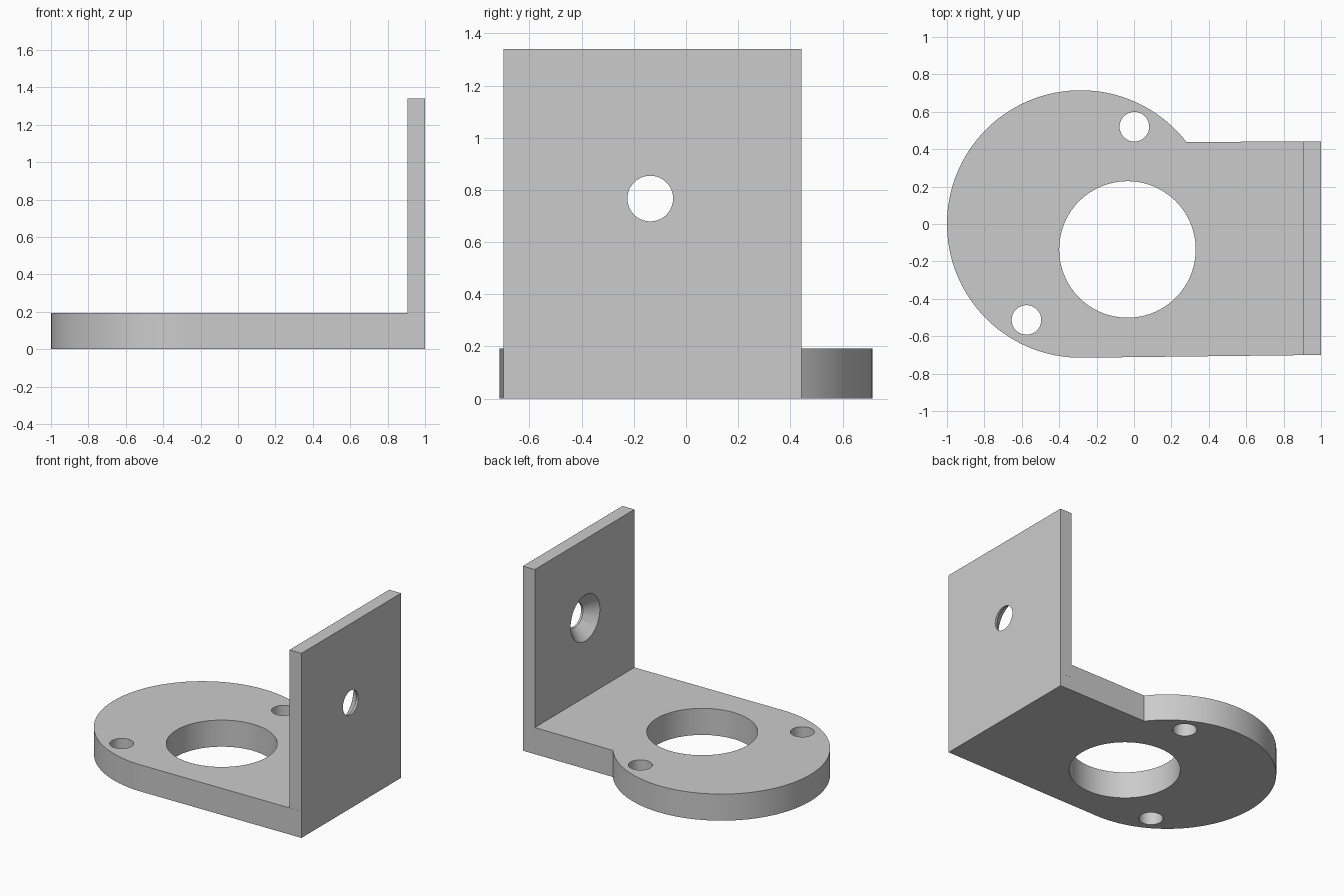
import bpy, bmesh
from math import radians, cos, sin
from mathutils import Matrix

cube = bpy.data.objects.get("Cube")
if cube:
    bpy.data.objects.remove(cube, do_unlink=True)

BASE_H, WALL_H, WALL_X = 0.193, 1.34, 0.905

grey = bpy.data.materials.new("plain grey")
grey.use_nodes = True
colour = (0.6, 0.6, 0.6, 1)
grey.diffuse_color = colour
grey.node_tree.nodes["Principled BSDF"].inputs["Base Color"].default_value = colour


def add_object(name, bm):
    bmesh.ops.recalc_face_normals(bm, faces=bm.faces)
    mesh = bpy.data.meshes.new(name)
    bm.to_mesh(mesh)
    bm.free()
    mesh.materials.append(grey)
    obj = bpy.data.objects.new(name, mesh)
    bpy.context.collection.objects.link(obj)
    return obj


def prism(name, outline, z0, z1):
    bm = bmesh.new()
    face = bm.faces.new([bm.verts.new((x, y, z0)) for x, y in outline])
    top = bmesh.ops.extrude_face_region(bm, geom=[face])["geom"]
    verts = [v for v in top if isinstance(v, bmesh.types.BMVert)]
    bmesh.ops.translate(bm, verts=verts, vec=(0, 0, z1 - z0))
    return add_object(name, bm)


def cone(name, centre, r1, r2, depth, along_x=False):
    bm = bmesh.new()
    turn = Matrix.Rotation(radians(90), 4, 'Y') if along_x else Matrix()
    bmesh.ops.create_cone(bm, cap_ends=True, segments=96, radius1=r1, radius2=r2,
                          depth=depth, matrix=Matrix.Translation(centre) @ turn)
    return add_object(name, bm)


def apply_boolean(target, other, operation):
    mod = target.modifiers.new(other.name, 'BOOLEAN')
    mod.operation, mod.object, mod.solver = operation, other, 'EXACT'
    bpy.context.view_layer.objects.active = target
    bpy.ops.object.modifier_apply(modifier=mod.name)
    bpy.data.objects.remove(other, do_unlink=True)


# Base plate: round end running into a straight tongue
cx, radius, steps = -0.285, 0.715, 96
start, end = radians(37.8), radians(270)
angles = [start + (end - start) * i / steps for i in range(steps + 1)]
outline = [(cx + radius * cos(a), radius * sin(a)) for a in angles]
outline += [(1, -0.70), (1, 0.442)]
bracket = prism("bracket", outline, 0, BASE_H)

# Upright wall joined to the end of the tongue
wall = prism("upright_wall", [(WALL_X, -0.70), (1, -0.70), (1, 0.442), (WALL_X, 0.442)],
             BASE_H / 2, WALL_H)
apply_boolean(bracket, wall, 'UNION')

# Large bore and two screw holes through the base
for x, y, r in [(-0.035, -0.136, 0.365), (0.002, 0.52, 0.079), (-0.575, -0.513, 0.079)]:
    apply_boolean(bracket, cone("base_hole", (x, y, BASE_H / 2), r, r, 1), 'DIFFERENCE')

# Countersunk hole in the wall, wide on the inner side
hole_y, hole_z, r, sink = -0.137, 0.767, 0.0875, 0.08
apply_boolean(bracket, cone("wall_hole", (0.95, hole_y, hole_z), r, r, 0.4, True), 'DIFFERENCE')
margin = 0.02
apply_boolean(bracket, cone("countersink", (WALL_X + (sink - margin) / 2, hole_y, hole_z),
                            r + sink + margin, r, sink + margin, True), 'DIFFERENCE')

# Smooth curved walls, crisp edges
bpy.ops.object.select_all(action='DESELECT')
bracket.select_set(True)
bpy.context.view_layer.objects.active = bracket
bpy.ops.object.shade_smooth_by_angle(angle=radians(30))
